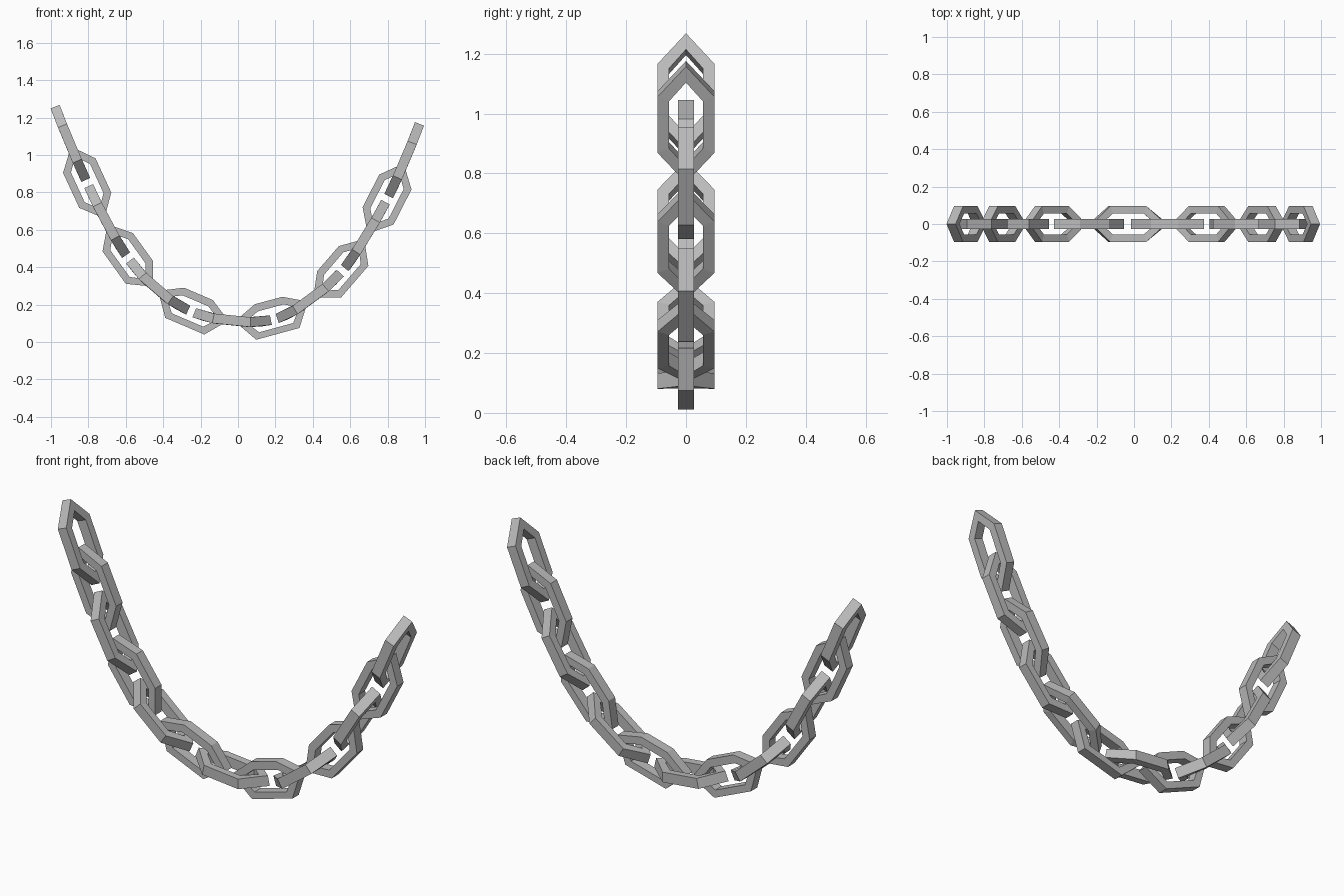
import bpy
import bmesh
from mathutils import Vector

cube = bpy.data.objects.get("Cube")
if cube:
    bpy.data.objects.remove(cube, do_unlink=True)

# Single steel colour
steel = bpy.data.materials.new("grey steel")
steel.use_nodes = True
colour = (0.5, 0.5, 0.5, 1)
steel.diffuse_color = colour
steel.node_tree.nodes["Principled BSDF"].inputs["Base Color"].default_value = colour

# Hanging curve: one (x, z) point per link centre, extended past both ends
CENTRES = [Vector(p) for p in (
    (-0.90, 1.062), (-0.806, 0.85), (-0.706, 0.645), (-0.588, 0.45),
    (-0.441, 0.285), (-0.25, 0.163), (-0.035, 0.112), (0.193, 0.121),
    (0.388, 0.227), (0.559, 0.382), (0.684, 0.565), (0.797, 0.764),
    (0.893, 0.972))]
START = [Vector((-1.07, 1.48)), Vector((-0.985, 1.275))]
END = [Vector((0.977, 1.183)), Vector((1.06, 1.395))]
PATH = START + CENTRES + END
PITCH = 0.226

# Link proportions
TIP, SHOULDER, HALF_WIDTH = 0.208, 0.1, 0.095
IN_TIP, IN_SHOULDER, IN_WIDTH = 0.151, 0.085, 0.056
HALF_THICK = 0.026


def on_curve(t):
    """Point and unit tangent of a smooth spline through the path."""
    i = min(max(int(t), 1), len(PATH) - 3)
    u = t - i
    a, b, c, d = PATH[i - 1:i + 3]
    m0, m1 = (c - a) / 2, (d - b) / 2
    k2 = 3 * (c - b) - 2 * m0 - m1
    k3 = 2 * (b - c) + m0 + m1
    point = b + m0 * u + k2 * u ** 2 + k3 * u ** 3
    return point, (m0 + 2 * k2 * u + 3 * k3 * u ** 2).normalized()


def bend(index, along, up, y):
    """Carry a straight-link position onto the hanging curve."""
    p, tan = on_curve(index + len(START) + along / PITCH)
    return (p.x - tan.y * up, y, p.y + tan.x * up)


def hexagon(tip, shoulder, width):
    return [(tip, 0), (shoulder, width), (-shoulder, width),
            (-tip, 0), (-shoulder, -width), (shoulder, -width)]


def make_link(index, upright):
    bm = bmesh.new()
    rings = []
    # Four rings around the bar: outer and inner outline on both sides
    for size, side in (((TIP, SHOULDER, HALF_WIDTH), -1),
                       ((TIP, SHOULDER, HALF_WIDTH), 1),
                       ((IN_TIP, IN_SHOULDER, IN_WIDTH), 1),
                       ((IN_TIP, IN_SHOULDER, IN_WIDTH), -1)):
        thick = side * HALF_THICK
        rings.append([bm.verts.new(bend(index, a, w, thick) if upright
                                   else bend(index, a, thick, w))
                      for a, w in hexagon(*size)])
    for r in range(4):
        one, two = rings[r], rings[(r + 1) % 4]
        for k in range(6):
            n = (k + 1) % 6
            bm.faces.new((one[k], one[n], two[n], two[k]))
    bmesh.ops.recalc_face_normals(bm, faces=bm.faces)
    kind = "upright_link" if upright else "flat_link"
    mesh = bpy.data.meshes.new(kind)
    bm.to_mesh(mesh)
    bm.free()
    mesh.materials.append(steel)
    obj = bpy.data.objects.new(f"{kind}_{index + 1}", mesh)
    bpy.context.collection.objects.link(obj)


# Neighbouring links are turned a quarter turn
for number in range(len(CENTRES)):
    make_link(number, number % 2 == 1)
